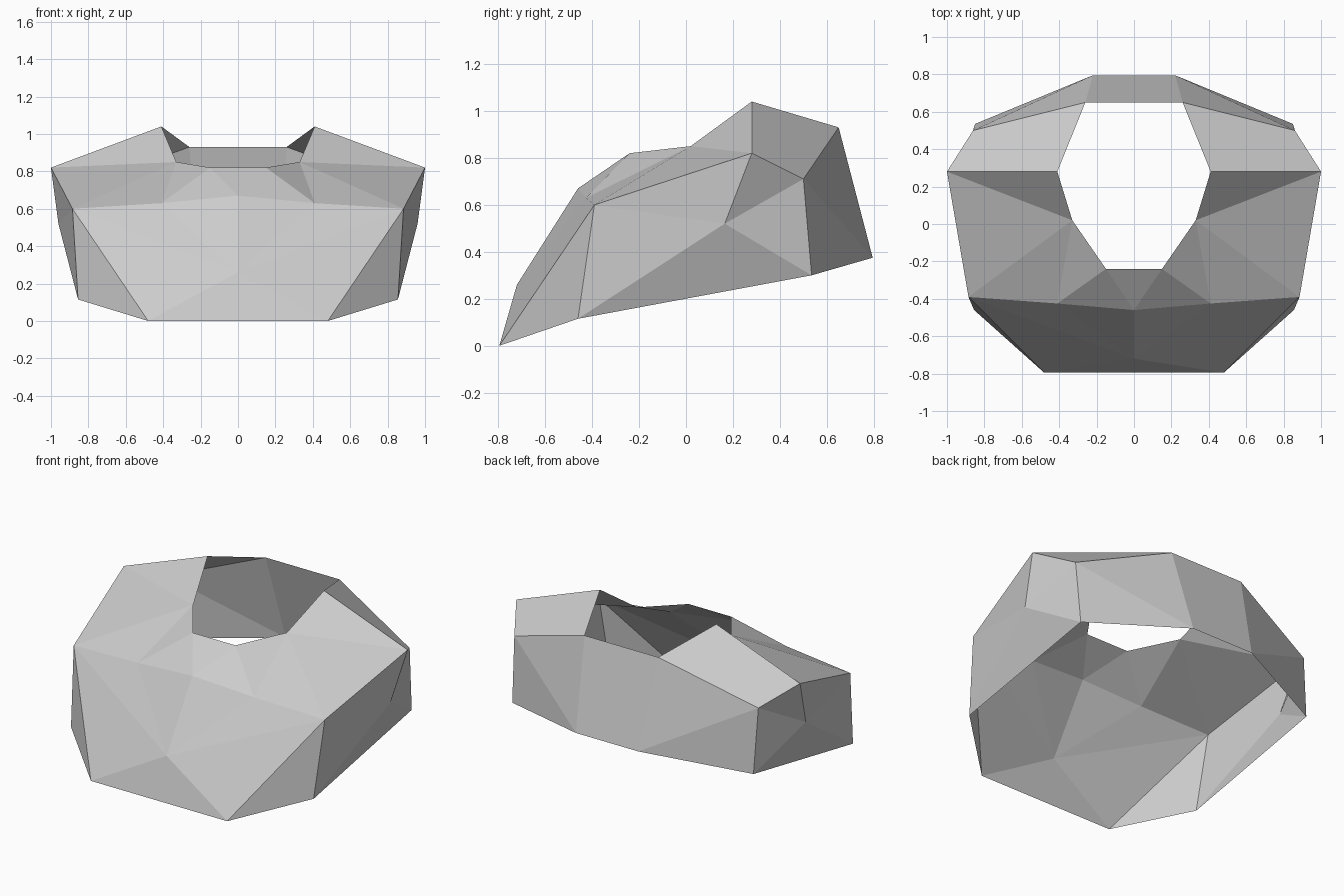
import bpy
import bmesh

if "Cube" in bpy.data.objects:
    bpy.data.objects.remove(bpy.data.objects["Cube"])

# Plain grey material
grey = bpy.data.materials.new("light_grey")
grey.use_nodes = True
colour = (0.6, 0.6, 0.6, 1)
grey.diffuse_color = colour
grey.node_tree.nodes["Principled BSDF"].inputs["Base Color"].default_value = colour

# Left half: named corners of the neck opening, the shoulder line and the hem
bm = bmesh.new()
vert = bm.verts.new
neck_mid = vert((0, -0.24, 0.82))
neck_front = vert((0.15, -0.24, 0.82))
neck_side = vert((0.33, 0.02, 0.85))
neck_peak = vert((0.41, 0.28, 1.04))
neck_back = vert((0.26, 0.65, 0.93))
neck_back_mid = vert((0, 0.65, 0.93))

chest_mid = vert((0, -0.46, 0.67))
chest = vert((0.41, -0.425, 0.63))
chest_side = vert((0.885, -0.39, 0.6))
shoulder = vert((1, 0.28, 0.82))
shoulder_back = vert((0.86, 0.5, 0.71))
flank = vert((0.96, 0.165, 0.52))
belly = vert((0, -0.72, 0.26))

hem_mid = vert((0, -0.795, 0))
hem_front = vert((0.48, -0.795, 0))
hem_side = vert((0.855, -0.46, 0.115))
hem_back = vert((0.85, 0.535, 0.3))
tail = vert((0.22, 0.795, 0.375))
tail_mid = vert((0, 0.795, 0.375))

# Facets around the neck opening
collar = [
    (neck_mid, chest_mid, neck_front),
    (neck_front, chest_mid, chest),
    (neck_front, chest, neck_side),
    (neck_side, chest, chest_side),
    (neck_side, chest_side, shoulder),
    (neck_side, shoulder, neck_peak),
    (neck_peak, shoulder, shoulder_back, neck_back),
]

# Facets of the back
back = [
    (neck_back, shoulder_back, tail),
    (shoulder_back, hem_back, tail),
    (neck_back, tail, tail_mid, neck_back_mid),
]

# Facets of the side
side = [
    (shoulder, flank, shoulder_back),
    (shoulder_back, flank, hem_back),
    (flank, hem_side, hem_back),
    (chest_side, flank, shoulder),
    (chest_side, hem_side, flank),
    (chest_side, hem_front, hem_side),
]

# Facets of the sloping front
front = [
    (belly, hem_front, chest_side),
    (belly, chest_side, chest),
    (belly, chest, chest_mid),
    (belly, hem_mid, hem_front),
]

for corners in collar + back + side + front:
    bm.faces.new(corners)

# Open faceted shell, mirrored across the middle
mesh = bpy.data.meshes.new("body_shell")
bm.to_mesh(mesh)
bm.free()
mesh.materials.append(grey)
shell = bpy.data.objects.new("body_shell", mesh)
bpy.context.collection.objects.link(shell)
mirror = shell.modifiers.new("mirror", 'MIRROR')
mirror.use_clip = True
mirror.merge_threshold = 0.001
